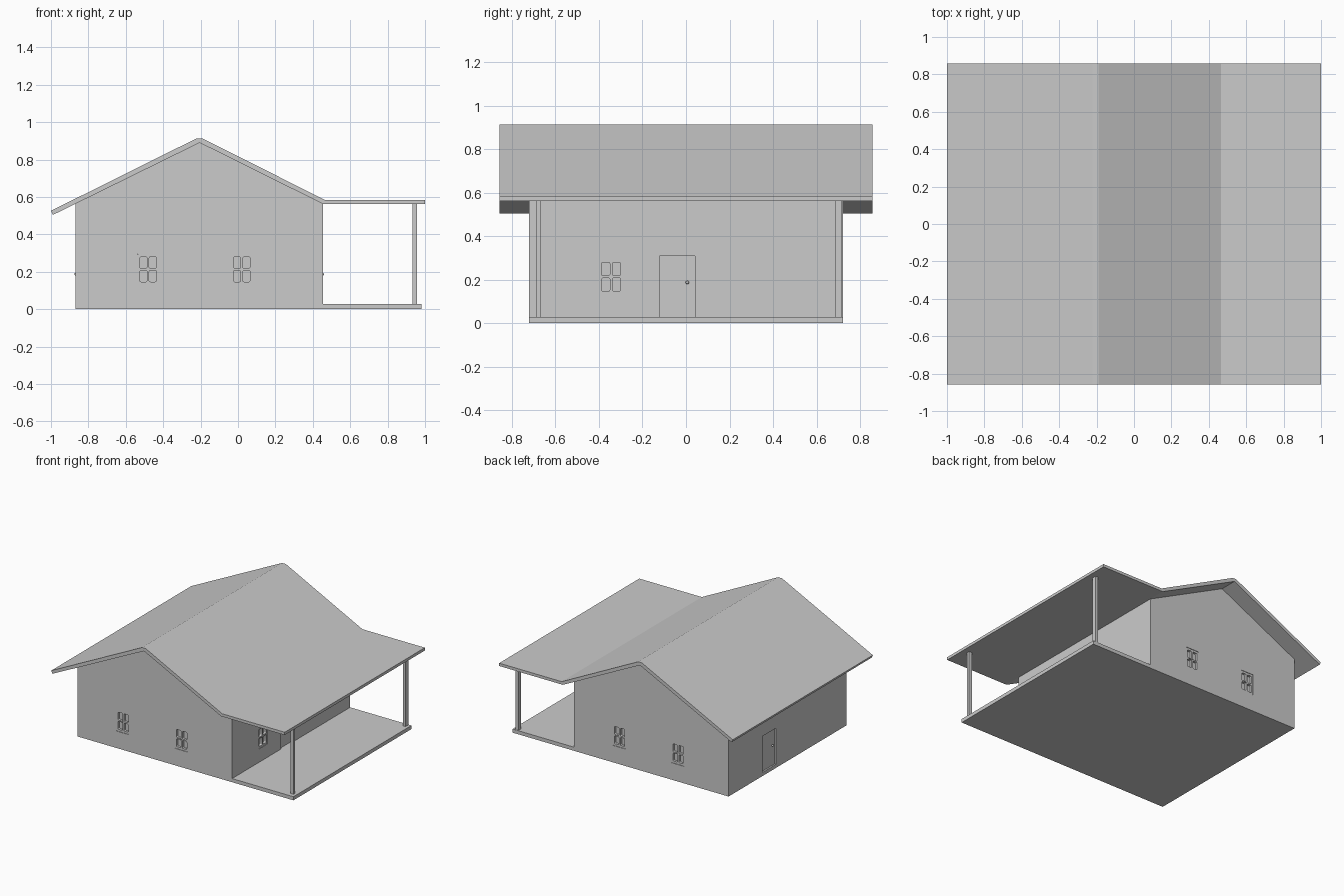
import bpy, bmesh
from math import radians, cos, sin, pi
from mathutils import Matrix

if "Cube" in bpy.data.objects:
    bpy.data.objects.remove(bpy.data.objects["Cube"])

FLOOR = 0.028


def add_mesh(name, bm):
    me = bpy.data.meshes.new(name)
    bmesh.ops.recalc_face_normals(bm, faces=bm.faces)
    bm.to_mesh(me)
    bm.free()
    ob = bpy.data.objects.new(name, me)
    bpy.context.collection.objects.link(ob)
    return ob


def add_box(bm, lo, hi, mat=Matrix()):
    size = [h - l for l, h in zip(lo, hi)]
    mid = [(h + l) / 2 for l, h in zip(lo, hi)]
    bmesh.ops.create_cube(bm, size=1, matrix=mat @ Matrix.Translation(mid) @ Matrix.Diagonal((*size, 1)))


def box(name, lo, hi, mat=Matrix()):
    bm = bmesh.new()
    add_box(bm, lo, hi, mat)
    return add_mesh(name, bm)


def prism(name, profile, y):
    """Extrude an x-z profile from -y to +y."""
    bm = bmesh.new()
    face = bm.faces.new([bm.verts.new((px, -y, pz)) for px, pz in profile])
    ext = bmesh.ops.extrude_face_region(bm, geom=[face])
    bmesh.ops.translate(bm, vec=(0, 2 * y, 0), verts=[v for v in ext["geom"] if isinstance(v, bmesh.types.BMVert)])
    return add_mesh(name, bm)


def rounded_rect(cx, cy, w, h, r):
    pts = []
    for i, (sx, sy) in enumerate([(1, 1), (-1, 1), (-1, -1), (1, -1)]):
        for k in range(4):
            a = (i + k / 3) * pi / 2
            pts.append((cx + sx * (w / 2 - r) + r * cos(a), cy + sy * (h / 2 - r) + r * sin(a)))
    return pts


def wall_frame(x, y, angle):
    """Local -y points out of the wall, local x runs to the right."""
    return Matrix.Translation((x, y, 0)) @ Matrix.Rotation(radians(angle), 4, 'Z')


cutter_bm = bmesh.new()


def window(name, mat):
    w, h, zc = 0.11, 0.164, 0.213
    add_box(cutter_bm, (-w / 2, -0.05, zc - h / 2), (w / 2, 0.026, zc + h / 2), mat)
    # frame with four round-cornered panes
    cu = bpy.data.curves.new(name, 'CURVE')
    cu.dimensions, cu.fill_mode, cu.extrude = '2D', 'BOTH', 0.009
    loops = [rounded_rect(0, 0, w, h, 0.002)]
    loops += [rounded_rect(sx * 0.025, sy * 0.036, 0.038, 0.061, 0.007) for sx in (-1, 1) for sy in (-1, 1)]
    for pts in loops:
        sp = cu.splines.new('POLY')
        sp.points.add(len(pts) - 1)
        for p, (px, py) in zip(sp.points, pts):
            p.co = (px, py, 0, 1)
        sp.use_cyclic_u = True
    tmp = bpy.data.objects.new(name + "_curve", cu)
    bpy.context.collection.objects.link(tmp)
    me = bpy.data.meshes.new_from_object(tmp.evaluated_get(bpy.context.evaluated_depsgraph_get()))
    bpy.data.objects.remove(tmp)
    ob = bpy.data.objects.new(name + "_frame", me)
    bpy.context.collection.objects.link(ob)
    ob.matrix_world = mat @ Matrix.Translation((0, 0.013, zc)) @ Matrix.Rotation(pi / 2, 4, 'X')
    # small latch on the left sash
    box(name + "_latch", (-0.03, 0.0, zc - 0.003), (-0.003, 0.006, zc + 0.003), mat)


def door(name, mat):
    w, top = 0.162, 0.308
    add_box(cutter_bm, (-w / 2, -0.05, FLOOR), (w / 2, 0.02, top), mat)
    box(name + "_panel", (-w / 2, 0.012, FLOOR), (w / 2, 0.022, top), mat)
    bm = bmesh.new()
    bmesh.ops.create_uvsphere(bm, u_segments=12, v_segments=8, radius=0.008,
                              matrix=mat @ Matrix.Translation((0.046, 0.003, 0.187)))
    for f in bm.faces:
        f.smooth = True
    add_mesh(name + "_knob", bm)


# Main body, floor slab and roof
house = prism("house_walls", [(-0.87, 0.002), (0.455, 0.002), (0.455, 0.563), (-0.205, 0.892), (-0.87, 0.565)], 0.722)
box("porch_floor", (0.45, -0.722, 0), (0.98, 0.722, FLOOR))
box("foundation", (-0.87, -0.722, 0), (0.455, 0.722, 0.01))
prism("roof", [(-1, 0.526), (-0.222, 0.913), (-0.19, 0.913), (0.465, 0.584), (1, 0.584),
               (1, 0.562), (0.455, 0.562), (-0.205, 0.89), (-0.99, 0.504)], 0.857)

# Porch posts
box("front_post", (0.933, -0.69, FLOOR), (0.957, -0.667, 0.565))
box("back_post", (0.933, 0.684, FLOOR), (0.957, 0.718, 0.565))

# Windows
for x in (-0.481, 0.02):
    side = "left" if x < 0 else "right"
    window("front_window_" + side, wall_frame(x, -0.722, 0))
    window("back_window_" + side, wall_frame(-0.415 - x, 0.722, 180))
window("porch_window", wall_frame(0.455, -0.344, 90))

# Doors
door("porch_door", wall_frame(0.455, -0.04, 90))
door("side_door", wall_frame(-0.87, 0.225, -90))

# Cut the recesses into the walls
cutter = add_mesh("opening_cutter", cutter_bm)
cutter.hide_render = True
cutter.display_type = 'WIRE'
mod = house.modifiers.new("openings", 'BOOLEAN')
mod.operation, mod.solver, mod.object = 'DIFFERENCE', 'EXACT', cutter
